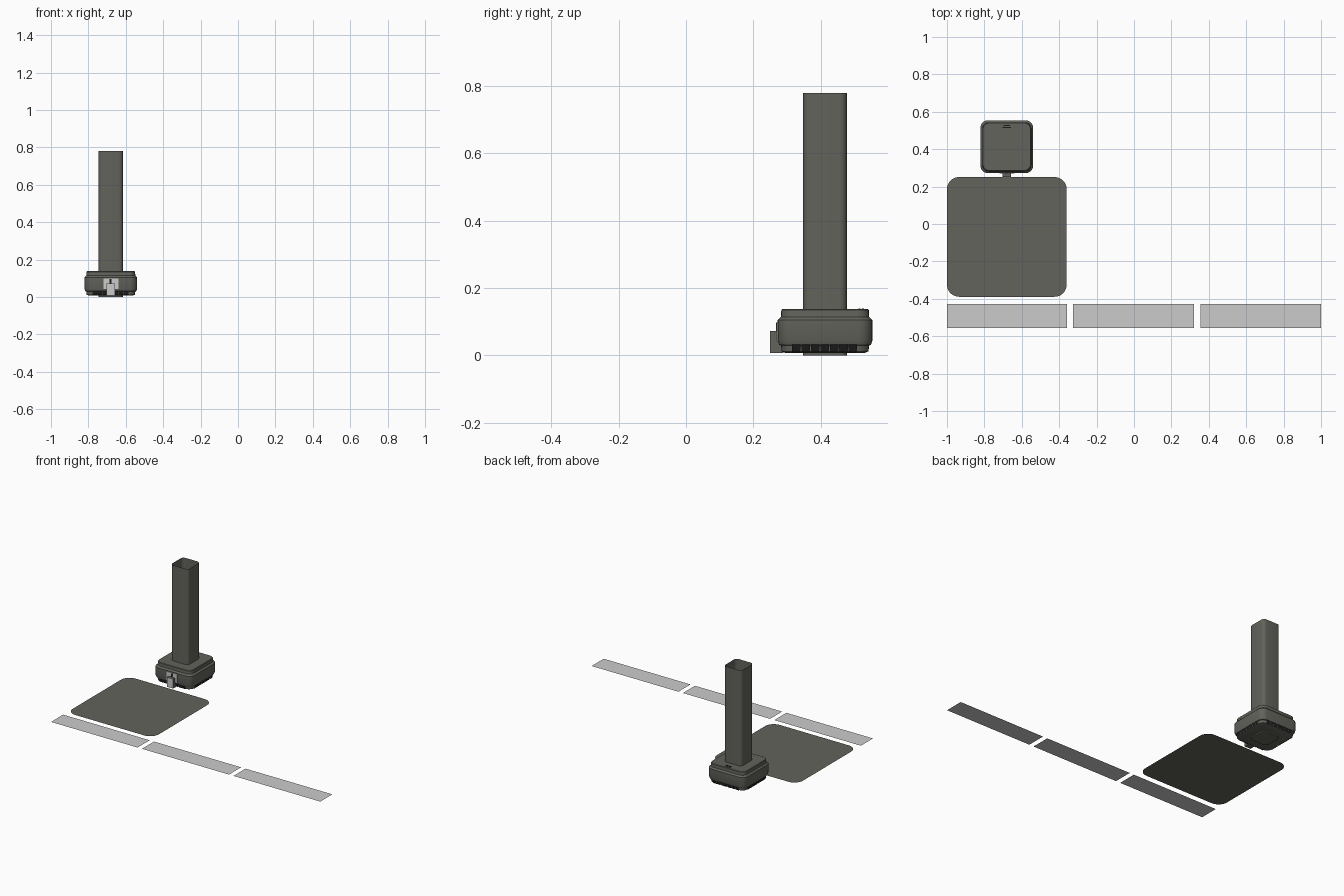
import bpy, bmesh, math

if "Cube" in bpy.data.objects:
    bpy.data.objects.remove(bpy.data.objects["Cube"])

CX, CY = -0.68, 0.413          # centre of the bollard and its base


def material(name, rgb):
    m = bpy.data.materials.new(name)
    m.diffuse_color = (*rgb, 1)
    m.use_nodes = True
    m.node_tree.nodes["Principled BSDF"].inputs["Base Color"].default_value = m.diffuse_color
    return m


GREY = material("warm dark grey", (0.125, 0.125, 0.107))
LIGHT = material("light grey", (0.6, 0.6, 0.6))
BLACK = material("vent black", (0.012, 0.012, 0.012))


def finish(name, bm, mat, smooth=True):
    me = bpy.data.meshes.new(name)
    bm.to_mesh(me)
    bm.free()
    ob = bpy.data.objects.new(name, me)
    bpy.context.collection.objects.link(ob)
    me.materials.append(mat)
    if smooth:
        bpy.context.view_layer.objects.active = ob
        ob.select_set(True)
        bpy.ops.object.shade_smooth_by_angle(angle=math.radians(30))
        ob.select_set(False)
    return ob


def rounded_square(half, r, seg):
    pts = []
    for k, (sx, sy) in enumerate(((1, 1), (-1, 1), (-1, -1), (1, -1))):
        for i in range(seg + 1):
            a = math.pi / 2 * (k + i / seg)
            pts.append((sx * (half - r) + r * math.cos(a),
                        sy * (half - r) + r * math.sin(a)))
    return pts


def loft(name, rings, mat, seg=5, x=CX, y=CY, bottom=True, top=True):
    """Stack rounded squares given as (half width, corner radius, z)."""
    bm = bmesh.new()
    loops = [[bm.verts.new((x + px, y + py, z)) for px, py in rounded_square(h, r, seg)]
             for h, r, z in rings]
    n = len(loops[0])
    for a, b in zip(loops, loops[1:]):
        for i in range(n):
            j = (i + 1) % n
            bm.faces.new((a[i], a[j], b[j], b[i]))
    if bottom:
        bm.faces.new(loops[0][::-1])
    if top:
        bm.faces.new(loops[-1])
    return finish(name, bm, mat)


def box(name, lo, hi, mat):
    bm = bmesh.new()
    bmesh.ops.create_cube(bm, size=1)
    for v in bm.verts:
        v.co = [(a + b) / 2 + c * (b - a) for a, b, c in zip(lo, hi, v.co)]
    return finish(name, bm, mat, smooth=False)


# flat rounded panel lying on the floor
loft("floor_panel", [(0.32, 0.065, 0)], GREY, seg=8, x=CX, y=-0.069, bottom=False)

# three thin light strips in a row
for i, (x0, x1) in enumerate(((-1, -0.357), (-0.325, 0.322), (0.355, 1))):
    bm = bmesh.new()
    bm.faces.new([bm.verts.new(p) for p in
                  ((x0, -0.555, 0), (x1, -0.555, 0), (x1, -0.427, 0), (x0, -0.427, 0))])
    finish(f"floor_strip_{i + 1}", bm, LIGHT, smooth=False)

# stepped base body
loft("base_body", [
    (0.118, 0.03, 0.008), (0.129, 0.035, 0.012), (0.131, 0.035, 0.03),
    (0.136, 0.037, 0.031), (0.141, 0.04, 0.045), (0.141, 0.04, 0.105),
    (0.131, 0.036, 0.115), (0.130, 0.036, 0.135), (0.127, 0.034, 0.138)], GREY)

# open upright tube with closed foot
loft("upright_tube", [(0.065, 0.022, 0.0), (0.065, 0.022, 0.78)], GREY, top=False)

# rows of vent slots around the lower base
bm = bmesh.new()
for side in range(4):
    a = side * math.pi / 2
    ca, sa = math.cos(a), math.sin(a)
    for k in range(7):
        t0 = -0.098 + k * 0.028
        t1 = t0 + 0.0255
        quad = [(0.1325, t0, 0.011), (0.1325, t1, 0.011), (0.1375, t1, 0.036), (0.1375, t0, 0.036)]
        bm.faces.new([bm.verts.new((CX + u * ca - t * sa, CY + u * sa + t * ca, z))
                      for u, t, z in quad])
finish("vent_slots", bm, BLACK, smooth=False)

# two small slots on top of the base
for i, (w, y) in enumerate(((0.018, 0.526), (0.022, 0.515))):
    box(f"top_slot_{i + 1}", (CX - w, y - 0.003, 0.137), (CX + w, y + 0.003, 0.1395), BLACK)

# light socket plate and plug on the front
box("socket_plate", (CX - 0.04, 0.269, 0.042), (CX + 0.04, 0.274, 0.1), LIGHT)
box("socket_slot", (CX - 0.006, 0.2675, 0.073), (CX + 0.004, 0.27, 0.096), BLACK)
plug = box("plug", (CX - 0.023, 0.25, 0.008), (CX + 0.023, 0.29, 0.072), GREY)
plug.data.materials.append(LIGHT)
for p in plug.data.polygons:
    if p.normal.y < -0.5:
        p.material_index = 1
